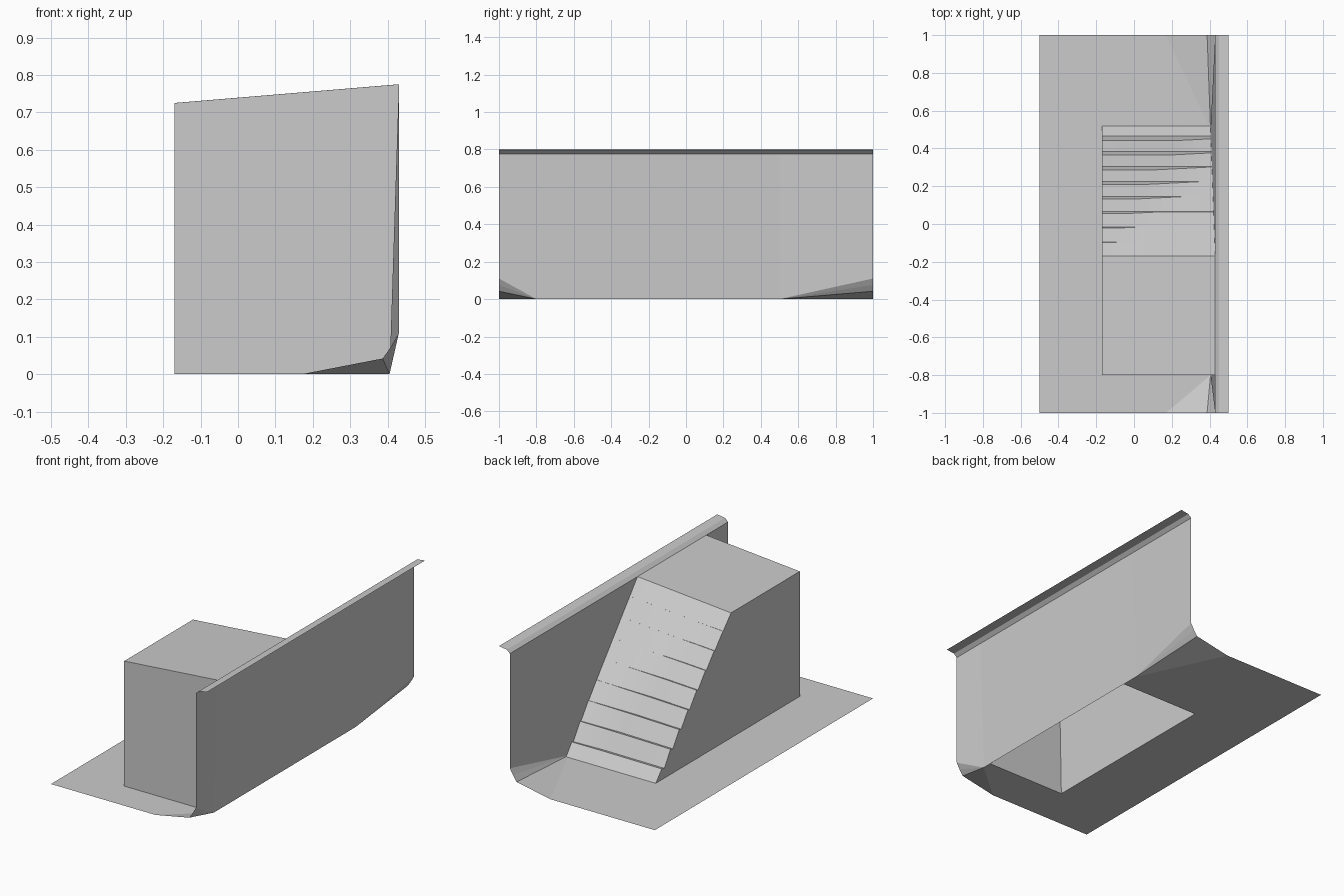
import bpy, bmesh

cube = bpy.data.objects.get("Cube")
if cube:
    bpy.data.objects.remove(cube, do_unlink=True)

# One plain grey for everything
grey = bpy.data.materials.new("plain_grey")
grey.use_nodes = True
colour = (0.6, 0.6, 0.6, 1)
grey.diffuse_color = colour
grey.node_tree.nodes["Principled BSDF"].inputs["Base Color"].default_value = colour

# Main dimensions
LEFT, RIGHT = -0.17, 0.43          # block sides
FOOT, TOP = 0.405, 0.775           # wall foot x, wall top z
FRONT, BACK = -0.8, 0.5            # where the fillet corners start
STEP_TOP, STEP_END = -0.17, 0.52   # ramp extent in y


def make(name, faces):
    """Build a flat-shaded sheet object from polygons, welding shared corners."""
    bm = bmesh.new()
    for poly in faces:
        bm.faces.new([bm.verts.new(p) for p in poly])
    bmesh.ops.remove_doubles(bm, verts=bm.verts, dist=1e-5)
    bmesh.ops.recalc_face_normals(bm, faces=bm.faces)
    mesh = bpy.data.meshes.new(name)
    bm.to_mesh(mesh)
    bm.free()
    mesh.materials.append(grey)
    obj = bpy.data.objects.new(name, mesh)
    bpy.context.collection.objects.link(obj)
    return obj


def flat(points):
    return [(x, y, 0) for x, y in points]


def wall_x(z):
    return FOOT + (RIGHT - FOOT) * z / TOP


# Floor, open underneath the staircase
hx, h0, h1 = -0.105, -0.745, 0.395
make("floor", [
    flat([(-0.5, -1), (hx, -1), (hx, h0), (hx, h1), (hx, 1), (-0.5, 1)]),
    flat([(hx, -1), (0.17, -1), (FOOT, FRONT), (FOOT, h0), (hx, h0)]),
    flat([(hx, h1), (FOOT, h1), (FOOT, BACK), (0.17, 1), (hx, 1)]),
])

# Raised fillets fanning out to both ends of the floor
for name, end, root in (("front_fillet", -1, FRONT), ("back_fillet", 1, BACK)):
    rim = [(0.17, 0), (0.387, 0.042), (0.41, 0.075), (RIGHT, 0.11)]
    make(name, [[(FOOT, root, 0), (a[0], end, a[1]), (b[0], end, b[1])]
                for a, b in zip(rim, rim[1:])])

# Leaning wall
make("wall", [
    [(FOOT, FRONT, 0), (FOOT, BACK, 0), (RIGHT, BACK, TOP), (RIGHT, FRONT, TOP)],
    [(FOOT, FRONT, 0), (RIGHT, FRONT, TOP), (RIGHT, -1, TOP), (RIGHT, -1, 0.11)],
    [(FOOT, BACK, 0), (RIGHT, 1, 0.11), (RIGHT, 1, TOP), (RIGHT, BACK, TOP)],
])

# Rounded lip along the top of the wall
lip = [(RIGHT, TOP), (0.45, 0.793), (0.5, 0.8)]
make("wall_lip", [[(a[0], -1, a[1]), (a[0], 1, a[1]), (b[0], 1, b[1]), (b[0], -1, b[1])]
                  for a, b in zip(lip, lip[1:])])


# Staircase: a ramp whose shallow steps fade upwards and towards the wall
def ramp_row(t):
    x = LEFT + t * (RIGHT - LEFT)
    high = 0.725 + 0.05 * t
    pts = [(STEP_TOP, high)]
    for i in range(8):
        y = -0.095 + 0.08 * i
        tip = -0.06 + 0.11 * i
        w = max(0.0004, min(0.003 * (i + 1), (tip - x) * 0.05))
        z = high * (STEP_END - y) / (STEP_END - STEP_TOP) + 0.2 * w
        pts += [(y - w, z - 0.25 * w), (y, z)]
    pts.append((STEP_END, 0))
    return [(LEFT + t * (wall_x(z) - LEFT), y, z) for y, z in pts]


cols = 24
rows = [ramp_row(c / cols) for c in range(cols + 1)]
make("stair_ramp", [[a[j], b[j], b[j + 1], a[j + 1]]
                    for a, b in zip(rows, rows[1:]) for j in range(len(a) - 1)])

# Block carrying the staircase
near, far = rows[0][0], rows[-1][0]
near_front, far_front = (LEFT, FRONT, near[2]), (RIGHT, FRONT, far[2])
make("stair_block", [
    [near, far, far_front, near_front],
    [near_front, far_front, (FOOT, FRONT, 0), (LEFT, FRONT, 0)],
    [(LEFT, FRONT, 0)] + rows[0][::-1] + [near_front],
])

# Cavity inside the block, open at the bottom
cavity = [(h0, 0), (-0.76, 0.67), (-0.265, 0.67), (h1, 0)]
walls = [[(hx, a[0], a[1]), (wall_x(a[1]), a[0], a[1]),
          (wall_x(b[1]), b[0], b[1]), (hx, b[0], b[1])]
         for a, b in zip(cavity, cavity[1:])]
make("stair_cavity", walls + [[(hx, y, z) for y, z in cavity]])
